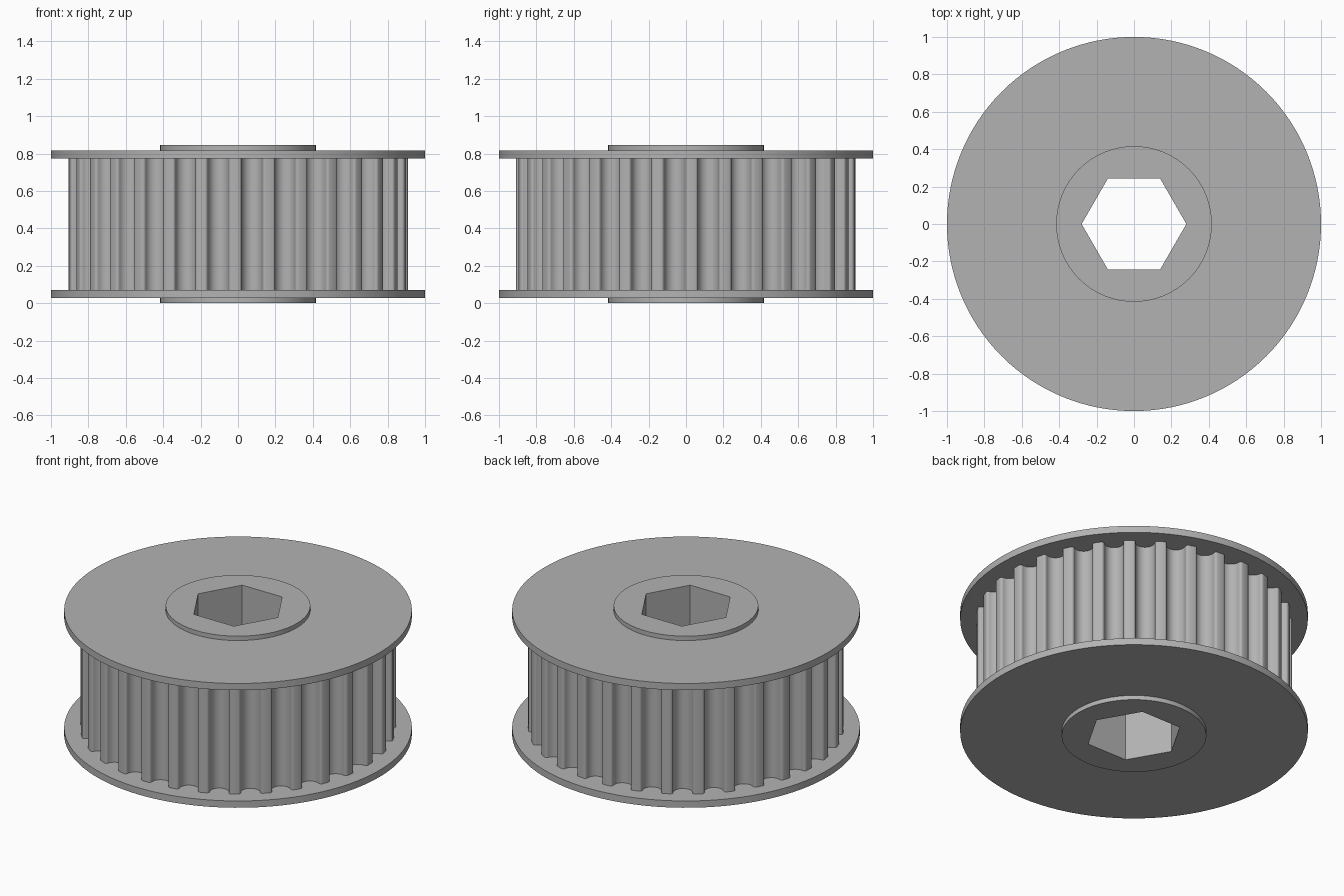
import bpy, bmesh
from math import sin, cos, pi, radians

if "Cube" in bpy.data.objects:
    bpy.data.objects.remove(bpy.data.objects["Cube"])

HEIGHT = 0.845
FLANGE_R, BELT_R, HUB_R, HEX_R = 1.0, 0.907, 0.416, 0.28
FLANGE_LOW, FLANGE_HIGH = 0.028, 0.071
TEETH = 31

metal = bpy.data.materials.new("grey metal")
metal.use_nodes = True
grey = (0.45, 0.45, 0.45, 1)
metal.diffuse_color = grey
metal.node_tree.nodes["Principled BSDF"].inputs["Base Color"].default_value = grey


def circle(radius, count):
    return [(radius * cos(2 * pi * i / count), radius * sin(2 * pi * i / count))
            for i in range(count)]


def arc(cx, cy, r, start, end, steps):
    angles = [radians(start + (end - start) * i / steps) for i in range(steps + 1)]
    return [(cx + r * cos(a), cy + r * sin(a)) for a in angles]


def toothed_outline():
    """Round-bottomed grooves with rounded lips, flat-topped lands between."""
    groove, lip, sink = 0.056, 0.016, 0.021
    half = groove + lip
    # One groove, across (u) and outward (v), from one lip to the other
    profile = arc(-half, BELT_R - lip - 0.002, lip, 90, 0, 4)
    profile += arc(0, BELT_R - sink, groove, 180, 360, 12)
    profile += arc(half, BELT_R - lip - 0.002, lip, 180, 90, 4)
    points = []
    for i in range(TEETH):
        a = radians(-91) + 2 * pi * (i + 0.5) / TEETH
        points += [(v * cos(a) - u * sin(a), v * sin(a) + u * cos(a)) for u, v in profile]
        land = a + pi / TEETH
        points.append((BELT_R * cos(land), BELT_R * sin(land)))
    return points


def bored_prism(name, outer, inner, z0, z1):
    """Extrude the area between two outlines."""
    bm = bmesh.new()
    edges = []
    for loop in (outer, inner):
        verts = [bm.verts.new((x, y, z0)) for x, y in loop]
        edges += [bm.edges.new((v, verts[i - 1])) for i, v in enumerate(verts)]
    bmesh.ops.triangle_fill(bm, use_beauty=True, edges=edges)
    new = bmesh.ops.extrude_face_region(bm, geom=bm.faces[:], use_keep_orig=True)["geom"]
    bmesh.ops.translate(bm, vec=(0, 0, z1 - z0),
                        verts=[g for g in new if isinstance(g, bmesh.types.BMVert)])
    bmesh.ops.recalc_face_normals(bm, faces=bm.faces[:])
    mesh = bpy.data.meshes.new(name)
    bm.to_mesh(mesh)
    bm.free()
    mesh.materials.append(metal)
    obj = bpy.data.objects.new(name, mesh)
    bpy.context.collection.objects.link(obj)
    bpy.ops.object.select_all(action='DESELECT')
    obj.select_set(True)
    bpy.context.view_layer.objects.active = obj
    bpy.ops.object.shade_smooth_by_angle(angle=radians(30))


# Hub with a hexagonal bore through its full height
bored_prism("hub", circle(HUB_R, 96), circle(HEX_R, 6), 0, HEIGHT)

# Matching flanges above and below
hub_ring = circle(HUB_R, 96)
rim = circle(FLANGE_R, 128)
bored_prism("lower_flange", rim, hub_ring, FLANGE_LOW, FLANGE_HIGH)
bored_prism("upper_flange", rim, hub_ring, HEIGHT - FLANGE_HIGH, HEIGHT - FLANGE_LOW)

# Toothed drum, its ends sunk slightly into the flanges
inset = 0.01
bored_prism("toothed_drum", toothed_outline(), hub_ring,
            FLANGE_HIGH - inset, HEIGHT - FLANGE_HIGH + inset)
